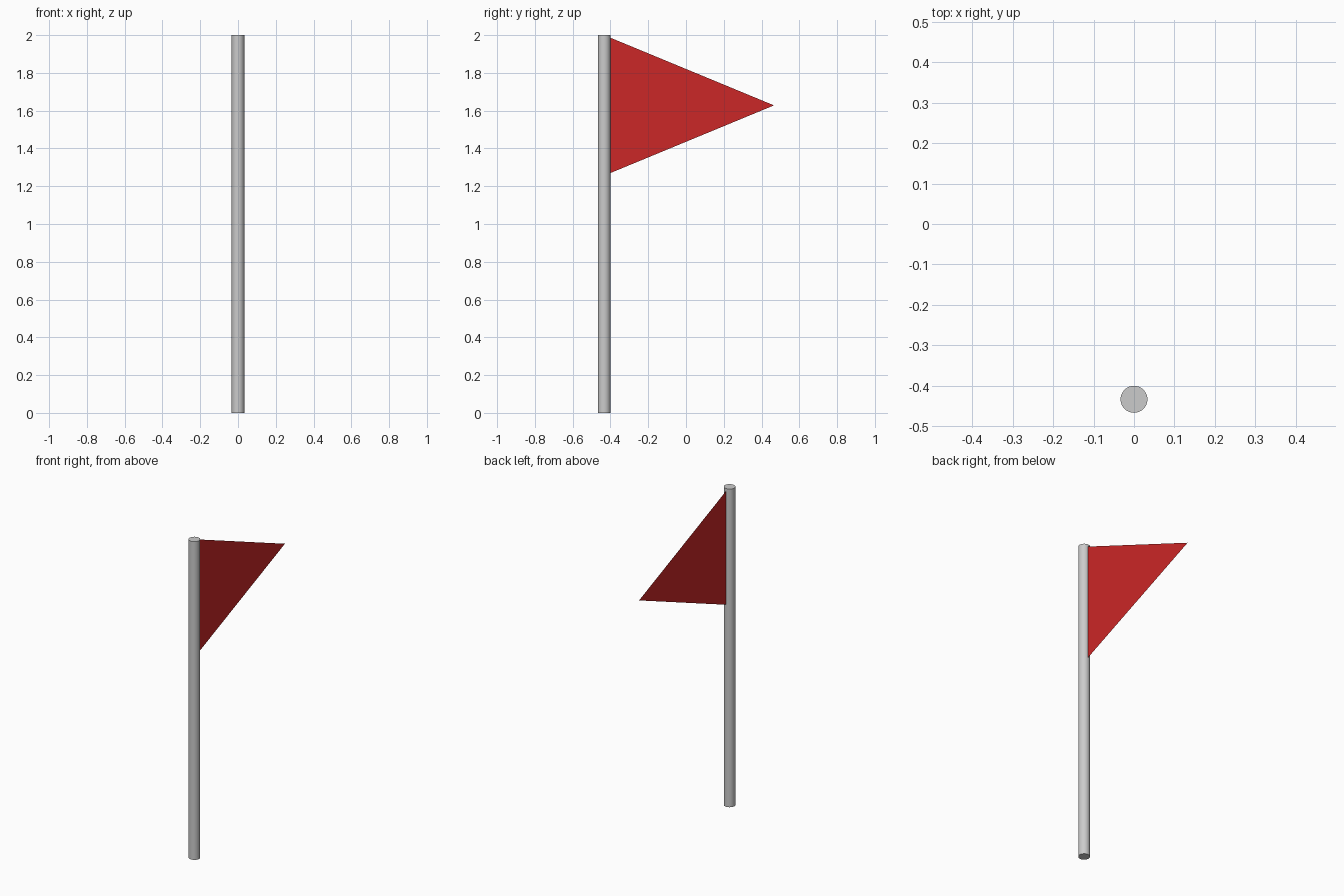
import bpy, bmesh

if "Cube" in bpy.data.objects:
    bpy.data.objects.remove(bpy.data.objects["Cube"])

POLE_Y, POLE_R, HEIGHT = -0.433, 0.0333, 2.0

# Pole: tall smooth cylinder
bpy.ops.mesh.primitive_cylinder_add(vertices=32, radius=POLE_R, depth=HEIGHT,
                                    location=(0, POLE_Y, HEIGHT / 2))
pole = bpy.context.object
pole.name = "pole"
bpy.ops.object.shade_smooth_by_angle()

# Pennant: a single flat triangle touching the pole
bm = bmesh.new()
corners = [(0, POLE_Y + POLE_R, 1.27), (0, 0.466, 1.628), (0, POLE_Y + POLE_R, 1.986)]
bm.faces.new([bm.verts.new(c) for c in corners])
mesh = bpy.data.meshes.new("pennant")
bm.to_mesh(mesh)
bm.free()
pennant = bpy.data.objects.new("pennant", mesh)
bpy.context.collection.objects.link(pennant)

# Red cloth
red = bpy.data.materials.new("red_cloth")
red.diffuse_color = (0.6, 0.02, 0.02, 1)
red.use_nodes = True
red.node_tree.nodes["Principled BSDF"].inputs["Base Color"].default_value = red.diffuse_color
mesh.materials.append(red)
